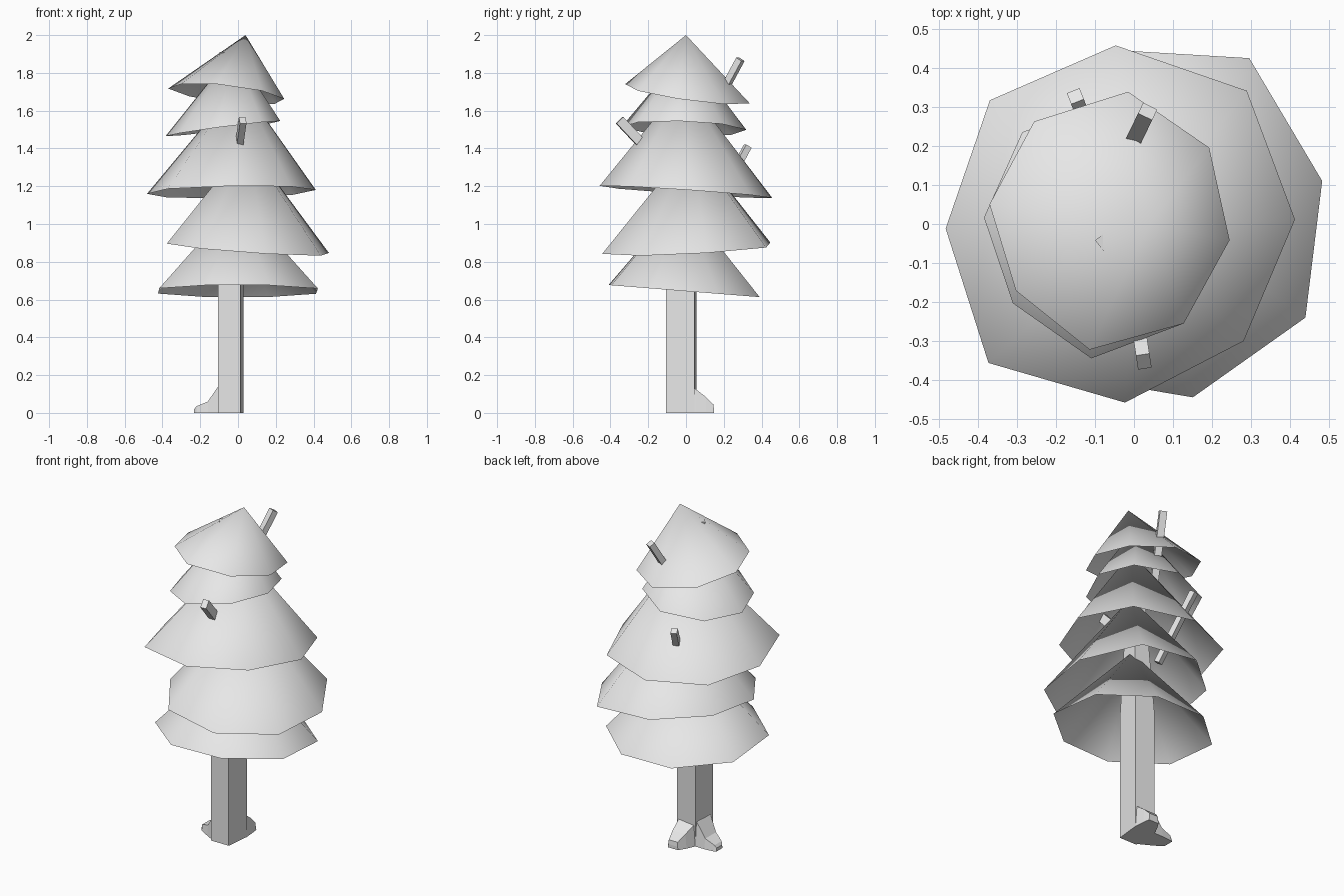
import bpy
from math import cos, sin, radians
from mathutils import Vector

default_cube = bpy.data.objects.get("Cube")
if default_cube:
    bpy.data.objects.remove(default_cube, do_unlink=True)

# One plain grey for the whole tree
GREY = (0.8, 0.8, 0.8, 1.0)
grey = bpy.data.materials.new("plain_grey")
grey.use_nodes = True
grey.diffuse_color = GREY
grey.node_tree.nodes["Principled BSDF"].inputs["Base Color"].default_value = GREY


def make_object(name, verts, faces, smooth=False):
    mesh = bpy.data.meshes.new(name)
    mesh.from_pydata(verts, [], faces)
    mesh.materials.append(grey)
    for polygon in mesh.polygons:
        polygon.use_smooth = smooth
    mesh.update()
    obj = bpy.data.objects.new(name, mesh)
    bpy.context.collection.objects.link(obj)
    return obj


def loft(name, rings):
    """Skin a row of four-cornered rings and cap both ends."""
    verts = [corner for ring in rings for corner in ring]
    last = 4 * (len(rings) - 1)
    faces = [(3, 2, 1, 0), tuple(range(last, last + 4))]
    for start in range(0, last, 4):
        for i in range(4):
            j = (i + 1) % 4
            faces.append((start + i, start + j, start + 4 + j, start + 4 + i))
    return make_object(name, verts, faces)


def foliage(name, center, turn, radii, tilt, apex):
    """Open eight-sided cone whose rim lies on a tilted plane."""
    cx, cy, cz = center
    rim = []
    for i, radius in enumerate(radii):
        angle = radians(turn + 360 * i / len(radii))
        x, y = radius * cos(angle), radius * sin(angle)
        rim.append((cx + x, cy + y, cz + tilt[0] * x + tilt[1] * y))
    count = len(rim)
    faces = [(i, (i + 1) % count, count) for i in range(count)]
    return make_object(name, rim + [apex], faces, smooth=True)


def branch(name, start, tip, width, depth):
    """Square stick between two points."""
    start, tip = Vector(start), Vector(tip)
    turn = (tip - start).to_track_quat('Z', 'Y')
    corners = [turn @ Vector((sx * width / 2, sy * depth / 2, 0))
               for sx, sy in ((-1, -1), (1, -1), (1, 1), (-1, 1))]
    loft(name, [[end + c for c in corners] for end in (start, tip)])


def root(name, base, out, profile):
    """Flared root: profile rows are distance, top height, half width, side shift."""
    base, out = Vector(base), Vector(out)
    side = Vector((-out.y, out.x, 0))
    rings = []
    for distance, height, half, shift in profile:
        mid = base + out * distance + side * shift
        top = Vector((0, 0, height))
        rings.append([mid - side * half, mid + side * half,
                      mid + side * half * 0.85 + top, mid - side * half * 0.85 + top])
    loft(name, rings)


# Foliage tiers, lowest first
foliage("foliage_bottom", (0, -0.01, 0.645), 23.5, [0.45, 0.43, 0.43, 0.455, 0.455, 0.43, 0.42, 0.455],
        (0, -0.08), (0, -0.02, 1.13))
foliage("foliage_lower", (0.04, 0, 0.872), 14, [0.455, 0.495, 0.46, 0.43, 0.43, 0.45, 0.457, 0.465],
        (-0.07, 0.05), (0.05, 0.03, 1.43))
foliage("foliage_middle", (-0.035, 0, 1.17), 1.5, [0.447, 0.47, 0.457, 0.46, 0.447, 0.49, 0.457, 0.435],
        (0.025, -0.07), (0.01, -0.01, 1.75))
foliage("foliage_upper", (-0.08, -0.01, 1.505), -5, [0.305, 0.31, 0.33, 0.32, 0.305, 0.3, 0.335, 0.32],
        (0.13, -0.03), (-0.02, 0, 1.92))
foliage("foliage_top", (-0.065, 0.005, 1.69), -8.5, [0.313, 0.32, 0.337, 0.32, 0.308, 0.295, 0.33, 0.323],
        (-0.11, -0.14), (0.04, 0, 2.0))

# Trunk, straight below the foliage and tapering inside it
foot = [(-0.105, -0.105), (0.012, -0.105), (0.028, 0.045), (-0.1, 0.055)]
trunk_rings = [[(x, y, z) for x, y in foot] for z in (0, 0.75)]
trunk_rings.append([(0.3 * x, 0.3 * y, 1.8) for x, y in foot])
loft("trunk", trunk_rings)

# Roots on the right and at the back
root("root_right", (-0.09, -0.02, 0), (-1, 0, 0),
     [(0, 0.15, 0.075, 0), (0.015, 0.14, 0.075, 0), (0.07, 0.06, 0.06, -0.015),
      (0.13, 0.035, 0.04, -0.03), (0.142, 0.02, 0.03, -0.035)])
root("root_back", (-0.037, 0.04, 0), (0, 1, 0),
     [(0, 0.135, 0.064, 0), (0.012, 0.125, 0.064, 0), (0.065, 0.085, 0.05, -0.01),
      (0.105, 0.045, 0.035, -0.02), (0.108, 0.02, 0.035, -0.02)])

# Bare branches poking through the foliage
branch("branch_front", (-0.02, -0.06, 1.24), (0.025, -0.352, 1.55), 0.035, 0.05)
branch("branch_back_high", (-0.08, 0.05, 1.43), (0.035, 0.288, 1.872), 0.04, 0.035)
branch("branch_back_low", (-0.07, 0.12, 1.03), (-0.15, 0.327, 1.412), 0.035, 0.035)
branch("branch_tip", (-0.03, -0.01, 1.6), (-0.075, -0.045, 1.912), 0.035, 0.035)
